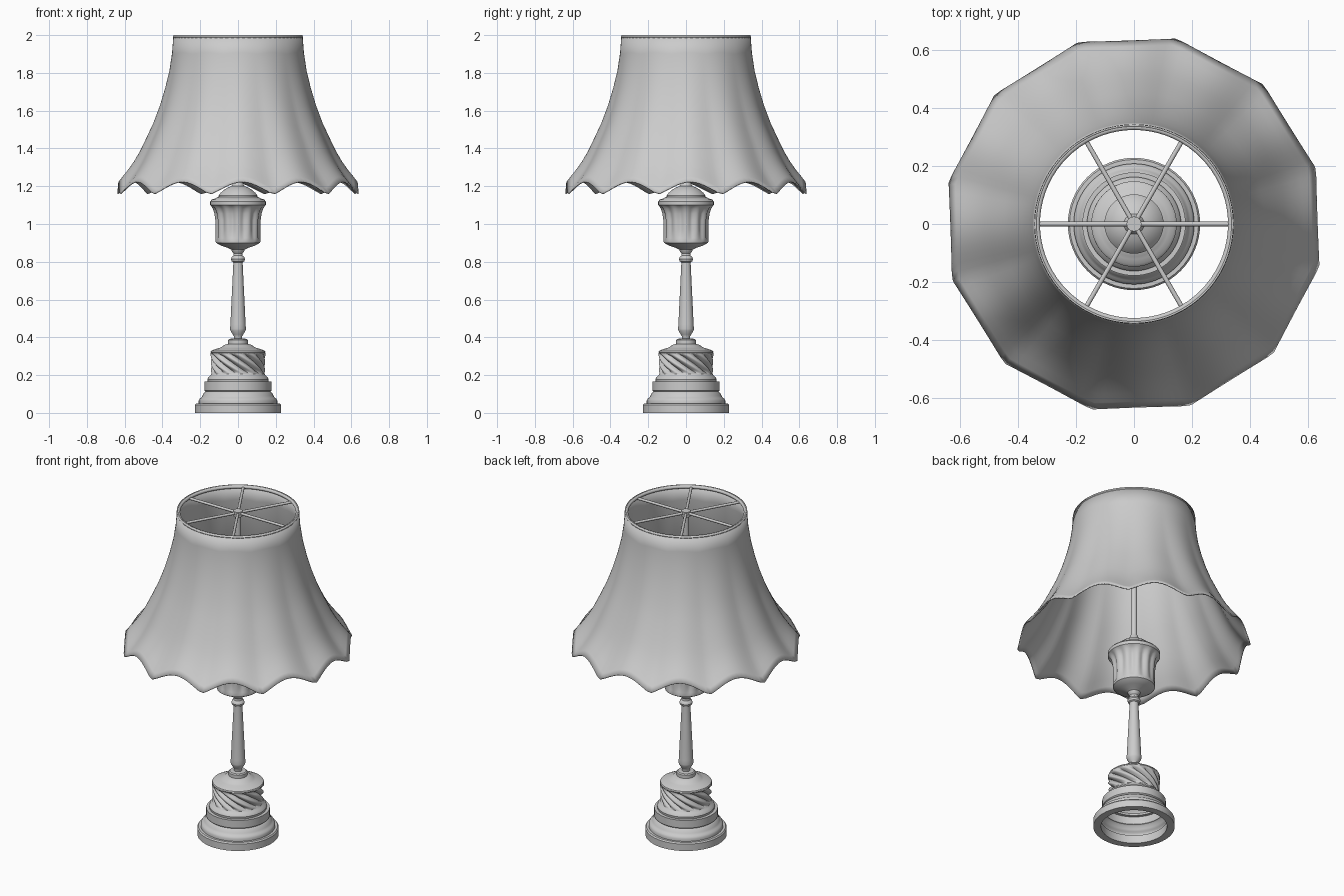
import bpy, bmesh, math
from math import sin, cos, pi, radians
from mathutils import Vector

if "Cube" in bpy.data.objects:
    bpy.data.objects.remove(bpy.data.objects["Cube"])


def finish(bm, name, angle=35):
    bmesh.ops.recalc_face_normals(bm, faces=bm.faces)
    me = bpy.data.meshes.new(name)
    bm.to_mesh(me)
    bm.free()
    ob = bpy.data.objects.new(name, me)
    bpy.context.collection.objects.link(ob)
    bpy.ops.object.select_all(action='DESELECT')
    ob.select_set(True)
    bpy.context.view_layer.objects.active = ob
    bpy.ops.object.shade_smooth_by_angle(angle=radians(angle))
    return ob


def lathe(name, rows, segs, point, angle=35):
    """Skin rings of points; point(row, angle) -> (radius, angle, z)."""
    bm = bmesh.new()
    rings = []
    for row in rows:
        ring = []
        for i in range(segs):
            r, a, z = point(row, 2 * pi * i / segs)
            ring.append(bm.verts.new((r * cos(a), r * sin(a), z)))
        rings.append(ring)
    for lo, hi in zip(rings, rings[1:]):
        for i in range(segs):
            j = (i + 1) % segs
            bm.faces.new((lo[i], lo[j], hi[j], hi[i]))
    return finish(bm, name, angle)


def plain(row, a):
    return row[0], a, row[1]


def rod(name, p, q, radius):
    p, q = Vector(p), Vector(q)
    bm = bmesh.new()
    bmesh.ops.create_cone(bm, cap_ends=True, segments=12, radius1=radius,
                          radius2=radius, depth=(q - p).length)
    rot = (q - p).to_track_quat('Z', 'Y').to_matrix()
    for v in bm.verts:
        v.co = rot @ v.co + (p + q) / 2
    return finish(bm, name)


# Stepped foot, open underneath
lathe("base", [(.185, .05), (.185, 0), (.228, 0), (.228, .042), (.222, .05),
               (.208, .05), (.208, .065), (.203, .075), (.196, .08), (.188, .09),
               (.182, .105), (.172, .112), (.178, .118), (.178, .165), (.16, .165),
               (.162, .178), (.156, .19), (.148, .196), (.142, .205)], 64, plain)


# Drum with spiral flutes
def spiral(t, a):
    flute = abs(sin(6 * a))
    edge = min(1, 6 * t, 6 * (1 - t))
    r = .142 + .004 * t - .02 * edge * (1 - flute)
    return r, a - 1.4 * t, .203 + .115 * t


lathe("spiral_drum", [i / 16 for i in range(17)], 120, spiral, 50)

# Shoulder above the drum
lathe("base_shoulder", [(.14, .316), (.146, .32), (.143, .328), (.12, .338), (.1, .343),
                        (.088, .348), (.075, .358), (.06, .364), (.052, .366),
                        (.052, .386), (.046, .392), (.02, .394)], 48, plain)

# Slender turned column and collar
lathe("column", [(.022, .385), (.022, .405), (.028, .415), (.04, .435), (.042, .445),
                 (.04, .47), (.036, .56), (.03, .68), (.025, .785), (.025, .797),
                 (.033, .802), (.037, .814), (.033, .826), (.025, .832),
                 (.024, .845), (.032, .855), (.036, .865), (.05, .872),
                 (.08, .882), (.105, .893), (.117, .902)], 40, plain)


# Urn body with vertical flutes
def fluted(row, a):
    r, z, depth = row
    return r - depth * (1 - abs(cos(6 * a)) ** 1.5), a, z


lathe("urn_body", [(.117, .9, 0), (.119, .912, 0), (.118, .925, .006),
                   (.118, .97, .01), (.12, 1.02, .012), (.125, 1.055, .012),
                   (.133, 1.08, .009), (.142, 1.095, .003), (.147, 1.1, 0)],
      96, fluted, 50)

# Stepped lid with a finial
lathe("urn_lid", [(.14, 1.098), (.147, 1.1), (.147, 1.12), (.138, 1.13), (.122, 1.134),
                  (.112, 1.14), (.102, 1.144), (.102, 1.152), (.093, 1.164), (.075, 1.18),
                  (.055, 1.193), (.035, 1.2), (.03, 1.208), (.026, 1.22),
                  (.02, 1.232), (.018, 1.24)], 48, plain)

# Rod carrying the shade, with hub
rod("shade_rod", (0, 0, 1.2), (0, 0, 1.985), .018)
rod("shade_hub", (0, 0, 1.965), (0, 0, 1.998), .026)

# Six spokes and rim ring
for i in range(6):
    a = i * pi / 3
    rod(f"spoke_{i + 1}", (0, 0, 1.985), (.332 * cos(a), .332 * sin(a), 1.985), .008)
lathe("rim_ring", [(.334 + .01 * cos(k * pi / 6), 1.989 + .01 * sin(k * pi / 6))
                   for k in range(13)], 72, plain)

# Flared shade: round at the top, twelve scalloped panels at the hem
PROFILE = [(.342, 0), (.349, .12), (.363, .24), (.386, .36), (.415, .48), (.452, .6),
           (.499, .72), (.528, .79), (.563, .86), (.6, .92), (.632, .965), (.656, 1)]
CORNER = radians(17)


def shade(row, a):
    r, t = row
    d = (a - CORNER) % (pi / 6) - pi / 12
    panel = cos(pi / 12) / cos(d)
    scallop = abs(sin(6 * (a - CORNER))) ** 1.2
    hem = 1.16 + .064 * scallop
    return r * (1 + t ** 3 * (panel - 1) * 1.05), a, 2 - t * (2 - hem)


lampshade = lathe("lampshade", PROFILE, 144, shade, 60)
thick = lampshade.modifiers.new("thickness", 'SOLIDIFY')
thick.thickness = .006
thick.offset = -1
